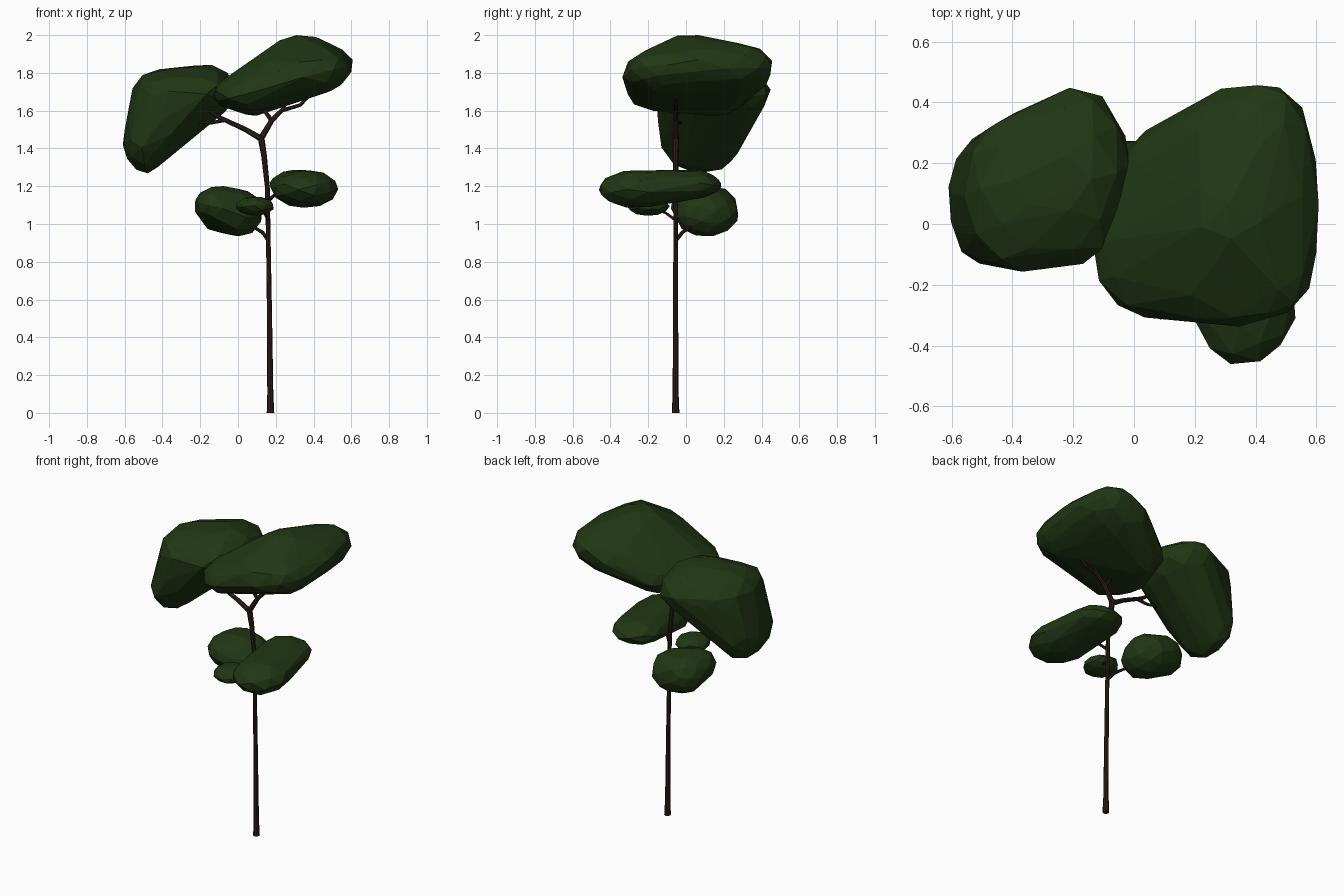
import bpy, bmesh, random
from mathutils import Vector, Matrix, Euler

if "Cube" in bpy.data.objects:
    bpy.data.objects.remove(bpy.data.objects["Cube"])

random.seed(4)


def material(name, rgb):
    m = bpy.data.materials.new(name)
    m.diffuse_color = (*rgb, 1)
    m.use_nodes = True
    m.node_tree.nodes["Principled BSDF"].inputs["Base Color"].default_value = m.diffuse_color
    return m


LEAF = material("leaf_green", (0.015, 0.038, 0.007))
BARK = material("bark_brown", (0.026, 0.013, 0.010))


def add_object(name, bm, mat):
    bmesh.ops.recalc_face_normals(bm, faces=bm.faces[:])
    mesh = bpy.data.meshes.new(name)
    bm.to_mesh(mesh)
    bm.free()
    mesh.materials.append(mat)
    obj = bpy.data.objects.new(name, mesh)
    bpy.context.collection.objects.link(obj)
    return obj


# Foliage clump: faceted hull wrapped round a few jittered ellipsoids (centre, radii)
def clump(name, lobes):
    bm = bmesh.new()
    for centre, radii in lobes:
        made = bmesh.ops.create_icosphere(bm, subdivisions=2, radius=1)["verts"]
        turn = Euler([random.uniform(0, 3) for _ in range(3)]).to_matrix()
        for v in made:
            p = turn @ v.co * random.uniform(0.99, 1.06)
            v.co = Vector(centre) + Vector(a * b for a, b in zip(p, radii))
    points = [v.co.copy() for v in bm.verts]
    bm.clear()
    for p in points:
        bm.verts.new(p)
    bmesh.ops.convex_hull(bm, input=bm.verts[:])
    bmesh.ops.delete(bm, geom=[v for v in bm.verts if not v.link_faces], context="VERTS")
    add_object(name, bm, LEAF)


# Woody limb: tapered tube along points (x, y, z, radius)
def limb(name, path, sides=7):
    bm = bmesh.new()
    rings = []
    pts = [Vector(p[:3]) for p in path]
    previous = Vector((0, 0, 1))
    turn = Matrix.Identity(3)
    for i, p in enumerate(pts):
        along = (pts[min(i + 1, len(pts) - 1)] - pts[max(i - 1, 0)]).normalized()
        turn = previous.rotation_difference(along).to_matrix() @ turn
        previous = along
        rings.append(bmesh.ops.create_circle(
            bm, segments=sides, radius=path[i][3],
            matrix=Matrix.Translation(p) @ turn.to_4x4())["verts"])
    for a, b in zip(rings, rings[1:]):
        for k in range(sides):
            n = (k + 1) % sides
            bm.faces.new((a[k], a[n], b[n], b[k]))
    bm.faces.new(rings[0])
    bm.faces.new(rings[-1])
    add_object(name, bm, BARK)


Y = -.055  # depth of the trunk line

# Trunk with flared foot
limb("trunk", [(.172, Y, 0, .02), (.171, Y, .1, .016), (.167, Y, .5, .0135),
               (.16, Y, .95, .012), (.155, Y, 1.2, .013), (.138, Y, 1.36, .015),
               (.12, Y, 1.47, .018)], 8)

# Crown branches
limb("left_branch", [(.125, Y, 1.45, .017), (.04, Y, 1.5, .014),
                     (-.1, Y, 1.565, .012), (-.2, -.03, 1.63, .008)])
limb("left_twig", [(-.07, Y, 1.55, .011), (-.14, -.045, 1.535, .009), (-.24, -.02, 1.54, .007)])
limb("right_branch", [(.12, Y, 1.45, .017), (.18, Y, 1.55, .014),
                      (.24, Y, 1.61, .012), (.26, Y, 1.74, .009)])
limb("right_twig", [(.23, Y, 1.6, .011), (.33, Y, 1.63, .01), (.43, Y, 1.74, .008)])
limb("middle_twig", [(.18, Y, 1.545, .013), (.14, Y, 1.6, .01), (.08, Y, 1.65, .008)])

# Lower branches
limb("lower_left_branch", [(.162, Y, .91, .01), (.13, -.02, .955, .01), (.04, .06, 1.01, .007)])
limb("lower_front_branch", [(.16, Y, 1.02, .008), (.14, -.11, 1.06, .007), (.09, -.2, 1.09, .005)])
limb("lower_right_branch", [(.156, Y, 1.12, .01), (.2, -.09, 1.16, .009), (.3, -.17, 1.19, .006)])

# Foliage clumps
clump("upper_right_foliage", [((.42, .10, 1.84), (.19, .31, .115)),
                              ((.42, .25, 1.84), (.16, .21, .12)),
                              ((.32, .25, 1.79), (.19, .19, .12)),
                              ((.34, .03, 1.86), (.19, .20, .14)),
                              ((.33, -.07, 1.80), (.25, .26, .13)),
                              ((.44, -.12, 1.82), (.155, .19, .11)),
                              ((.05, -.07, 1.69), (.18, .235, .095)),
                              ((.08, .15, 1.69), (.12, .16, .115))])
clump("upper_left_foliage", [((-.19, .16, 1.70), (.175, .28, .14)),
                             ((-.38, .10, 1.68), (.175, .26, .145)),
                             ((-.38, .085, 1.55), (.15, .225, .16)),
                             ((-.49, .085, 1.44), (.12, .21, .165))])
clump("lower_left_foliage", [((-.11, .08, 1.10), (.12, .16, .10)),
                             ((.0, .11, 1.06), (.13, .165, .125)),
                             ((-.09, .16, 1.075), (.12, .11, .12))])
clump("lower_right_foliage", [((.36, -.26, 1.185), (.17, .20, .10)),
                              ((.32, .04, 1.21), (.155, .145, .075))])
clump("lower_front_foliage", [((.09, -.20, 1.095), (.10, .11, .05))])
